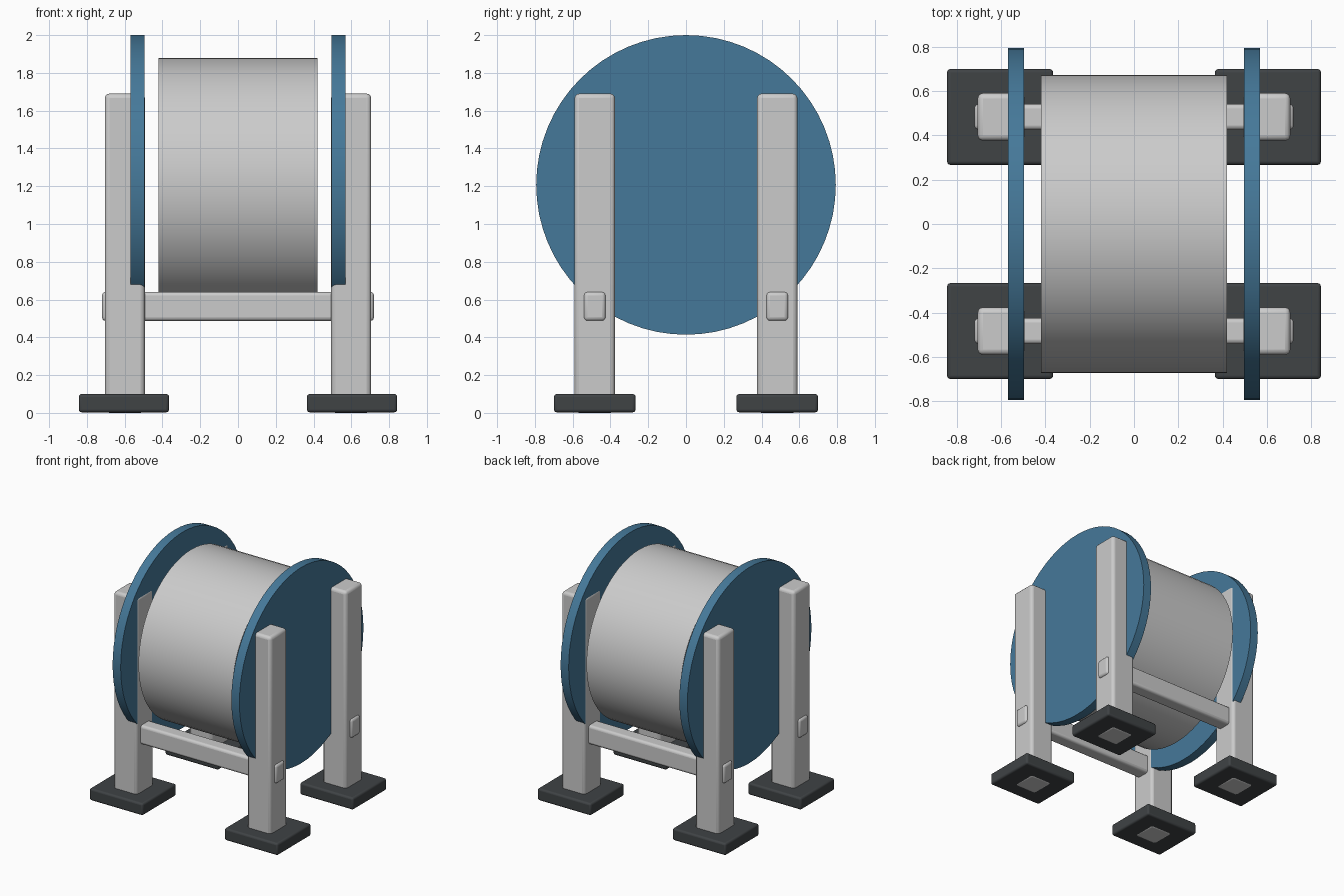
import bpy
from math import pi, radians

if "Cube" in bpy.data.objects:
    bpy.data.objects.remove(bpy.data.objects["Cube"])


def material(name, rgb):
    m = bpy.data.materials.new(name)
    m.diffuse_color = (*rgb, 1)
    m.use_nodes = True
    m.node_tree.nodes["Principled BSDF"].inputs["Base Color"].default_value = m.diffuse_color
    return m


blue = material("blue_paint", (0.06, 0.19, 0.32))
dark = material("dark_rubber", (0.05, 0.056, 0.06))


def finish(ob, name, mat):
    ob.name = name
    if mat:
        ob.data.materials.append(mat)
    bpy.ops.object.shade_smooth_by_angle(angle=radians(35))


def box(name, lo, hi, bevel, mat=None):
    """Rounded box between two corners."""
    bpy.ops.mesh.primitive_cube_add(size=1, location=[(a + b) / 2 for a, b in zip(lo, hi)])
    ob = bpy.context.object
    ob.scale = [b - a for a, b in zip(lo, hi)]
    bpy.ops.object.transform_apply(location=False, rotation=False, scale=True)
    mod = ob.modifiers.new("bevel", "BEVEL")
    mod.width = bevel
    mod.segments = 3
    finish(ob, name, mat)


def roller(name, x, width, radius, mat=None):
    """Capped cylinder lying along x at the reel's centre height."""
    bpy.ops.mesh.primitive_cylinder_add(vertices=64, radius=radius, depth=width,
                                        location=(x, 0, 1.207), rotation=(0, pi / 2, 0))
    finish(bpy.context.object, name, mat)


# Reel: central drum and two side flanges
roller("drum", 0, 0.84, 0.673)
for side, sx in (("left", -1), ("right", 1)):
    roller(f"{side}_flange", sx * 0.532, 0.072, 0.793, blue)

# Stand: four posts on foot pads, joined by a crossbar front and back
for end, sy in (("front", -1), ("back", 1)):
    y = sy * 0.483
    box(f"{end}_crossbar", (-0.72, y - 0.058, 0.487), (0.72, y + 0.058, 0.641), 0.02)
    for side, sx in (("left", -1), ("right", 1)):
        x = sx * 0.599
        box(f"{end}_{side}_post", (x - 0.106, y - 0.107, 0), (x + 0.106, y + 0.107, 1.69), 0.024)
        x = sx * 0.604
        box(f"{end}_{side}_foot", (x - 0.239, y - 0.216, 0.003), (x + 0.239, y + 0.216, 0.1),
            0.015, dark)
